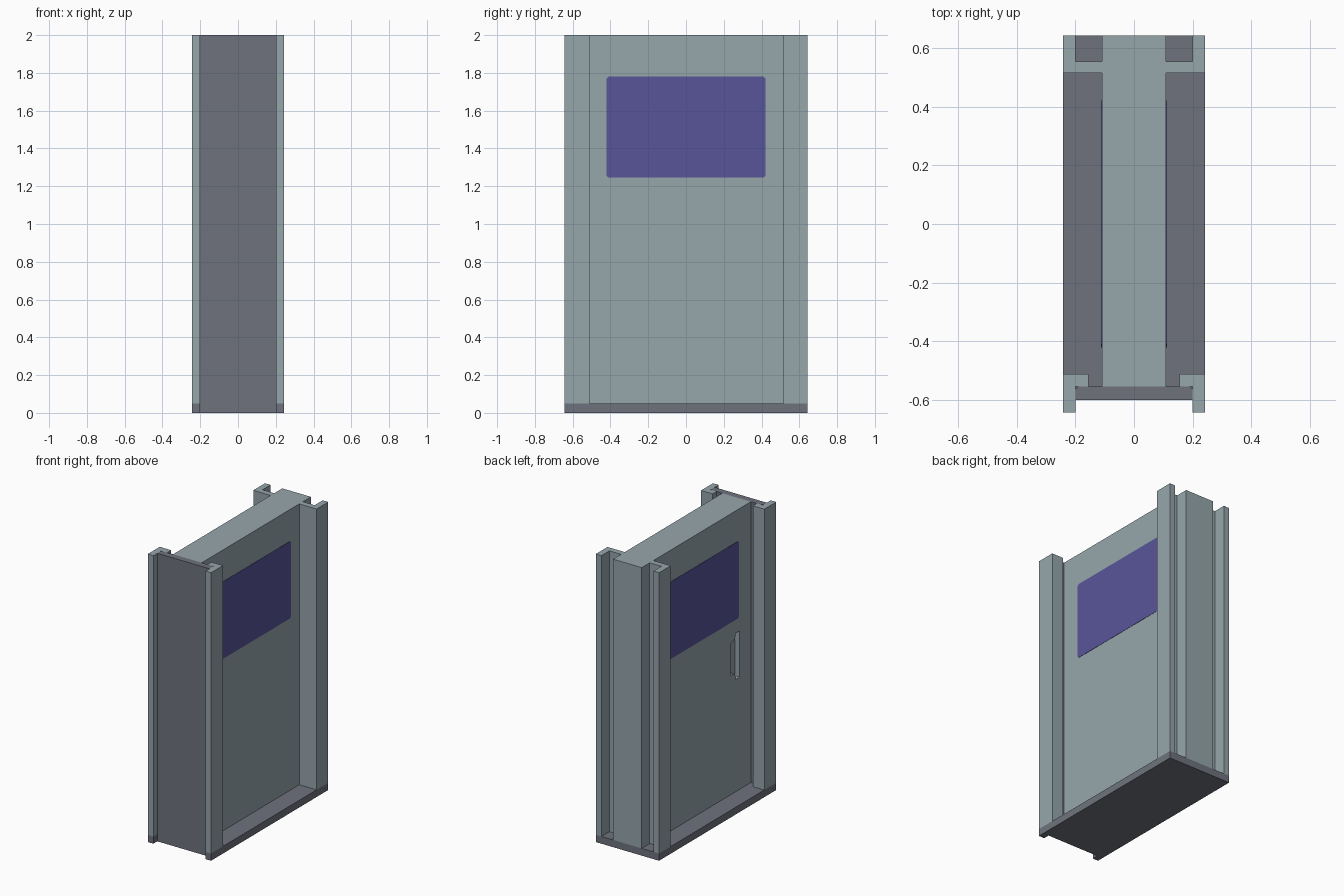
import bpy, bmesh
from mathutils import Vector

if "Cube" in bpy.data.objects:
    bpy.data.objects.remove(bpy.data.objects["Cube"])


def material(name, rgb):
    m = bpy.data.materials.new(name)
    m.diffuse_color = (*rgb, 1)
    m.use_nodes = True
    m.node_tree.nodes["Principled BSDF"].inputs["Base Color"].default_value = m.diffuse_color
    return m


STEEL = material("pale_steel", (0.305, 0.381, 0.407))
DARK = material("dark_grey", (0.156, 0.171, 0.202))
GLASS = material("violet_glass", (0.098, 0.091, 0.314))


def prism(name, pts, start, sweep, mat):
    """Extrude a closed outline; start maps a 2D point to 3D."""
    bm = bmesh.new()
    face = bm.faces.new([bm.verts.new(start(a, b)) for a, b in pts])
    ext = bmesh.ops.extrude_face_region(bm, geom=[face])
    verts = [v for v in ext["geom"] if isinstance(v, bmesh.types.BMVert)]
    bmesh.ops.translate(bm, verts=verts, vec=Vector(sweep))
    bmesh.ops.recalc_face_normals(bm, faces=bm.faces)
    me = bpy.data.meshes.new(name)
    bm.to_mesh(me)
    bm.free()
    me.materials.append(mat)
    ob = bpy.data.objects.new(name, me)
    bpy.context.collection.objects.link(ob)
    return ob


def upright(name, pts, z0, z1, mat):
    return prism(name, pts, lambda x, y: (x, y, z0), (0, 0, z1 - z0), mat)


def sideways(name, pts, x0, x1, mat):
    return prism(name, pts, lambda y, z: (x0, y, z), (x1 - x0, 0, 0), mat)


W, D, F, P, H = 0.243, 0.643, 0.2, 0.11, 2.0   # half width, half depth, flange, panel, height
BASE = 0.05

# base sill with a notch at the front
upright("base_sill", [(-W, D), (-W, -D), (-F, -D), (-F, -0.595),
                      (F, -0.595), (F, -D), (W, -D), (W, D)], 0, BASE, DARK)

# dark front cover plate
upright("front_plate", [(-F, -0.6), (F, -0.6), (F, -0.565), (0.19, -0.555),
                        (-0.19, -0.555), (-F, -0.565)], 0, H, DARK)

# thick door leaf
door = upright("door_panel", [(-P, -0.555), (P, -0.555), (P, D), (-P, D)],
               BASE, H, STEEL)

# recessed grip on the left face, cut with a stepped outline
grip = sideways("grip_cutter", [(-0.43, 0.83), (-0.43, 1.15), (-0.388, 1.15),
                                (-0.38, 1.11), (-0.33, 1.10), (-0.33, 0.88),
                                (-0.38, 0.87), (-0.388, 0.83)],
                -P - 0.05, -P + 0.035, STEEL)
grip.hide_render = True
cut = door.modifiers.new("grip_recess", "BOOLEAN")
cut.operation = "DIFFERENCE"
cut.solver = "EXACT"
cut.object = grip
bpy.context.view_layer.objects.active = door
bpy.ops.object.modifier_apply(modifier=cut.name)
bpy.data.objects.remove(grip)

# frame posts and windows on both sides
for s, side in ((-1, "left"), (1, "right")):
    upright(f"front_post_{side}",
            [(s * x, y) for x, y in [(F, -D), (W, -D), (W, -0.512), (0.155, -0.512),
                                     (0.155, -0.555), (F, -0.555)]], BASE, H, STEEL)
    upright(f"rear_post_{side}",
            [(s * x, y) for x, y in [(P, 0.515), (W, 0.515), (W, D), (F, D),
                                     (F, 0.555), (P, 0.555)]], BASE, H, STEEL)
    c, y, z0, z1 = 0.012, 0.422, 1.245, 1.78
    sideways(f"window_{side}",
             [(-y + c, z0), (y - c, z0), (y, z0 + c), (y, z1 - c),
              (y - c, z1), (-y + c, z1), (-y, z1 - c), (-y, z0 + c)],
             s * (P - 0.001), s * (P + 0.002), GLASS)
